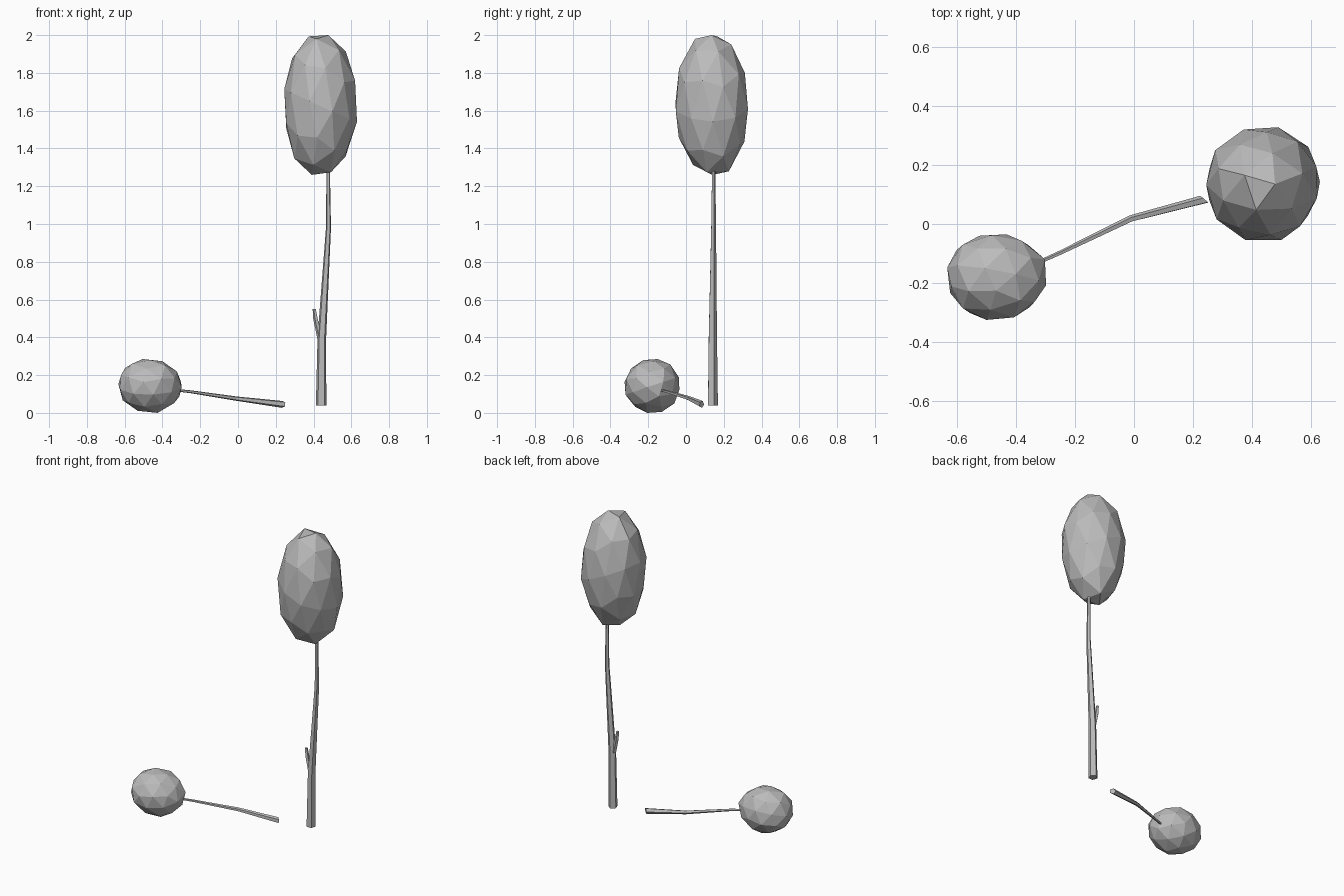
import bpy, bmesh, math, random
from mathutils import Vector, Euler

random.seed(4)
cube = bpy.data.objects.get("Cube")
if cube:
    bpy.data.objects.remove(cube, do_unlink=True)

# One plain grey for everything
GREY = (0.5, 0.5, 0.5, 1.0)
grey = bpy.data.materials.new("plain grey")
grey.use_nodes = True
grey.diffuse_color = GREY
grey.node_tree.nodes["Principled BSDF"].inputs["Base Color"].default_value = GREY


def finish(bm, name):
    """Turn a bmesh into a flat-shaded grey object."""
    bmesh.ops.recalc_face_normals(bm, faces=bm.faces[:])
    mesh = bpy.data.meshes.new(name)
    bm.to_mesh(mesh)
    bm.free()
    mesh.materials.append(grey)
    obj = bpy.data.objects.new(name, mesh)
    bpy.context.collection.objects.link(obj)
    return obj


def foliage(name, low, high, tilt, jitter):
    """Faceted, slightly uneven ball stretched to fill a box."""
    bm = bmesh.new()
    bmesh.ops.create_icosphere(bm, subdivisions=2, radius=1)
    turn = Euler([math.radians(a) for a in tilt]).to_matrix()
    for v in bm.verts:
        v.co = turn @ v.co * random.uniform(1 - jitter, 1 + jitter)
    for axis in range(3):
        values = [v.co[axis] for v in bm.verts]
        start, span = min(values), max(values) - min(values)
        for v in bm.verts:
            t = (v.co[axis] - start) / span
            v.co[axis] = low[axis] + t * (high[axis] - low[axis])
    return finish(bm, name)


def stem(name, path, radii, cut=None, sides=5, spin=0.0):
    """Tapered, bent polygonal stem; cut is the normal of a slanted first end."""
    bm = bmesh.new()
    points = [Vector(p) for p in path]
    rings = []
    for i, (p, r) in enumerate(zip(points, radii)):
        along = (points[min(i + 1, len(points) - 1)] - points[max(i - 1, 0)]).normalized()
        if i == 0 and cut:
            along = Vector(cut).normalized()
        up = Vector((0, 1, 0)) if abs(along.z) > 0.8 else Vector((0, 0, 1))
        u = along.cross(up).normalized()
        w = u.cross(along)
        angles = [spin + math.tau * k / sides for k in range(sides)]
        rings.append([bm.verts.new(p + r * (u * math.cos(a) + w * math.sin(a))) for a in angles])
    for a, b in zip(rings, rings[1:]):
        for k in range(sides):
            n = (k + 1) % sides
            bm.faces.new((a[k], a[n], b[n], b[k]))
    bm.faces.new(rings[0])
    bm.faces.new(rings[-1])
    return finish(bm, name)


# Standing tree
stem("trunk",
     [(0.44, 0.14, 0.04), (0.444, 0.14, 0.40), (0.479, 0.145, 0.98), (0.477, 0.146, 1.40)],
     [0.029, 0.024, 0.014, 0.008], cut=(0, 0, 1), spin=0.3)
stem("branch_stub",
     [(0.438, 0.14, 0.38), (0.411, 0.14, 0.50), (0.404, 0.14, 0.55)],
     [0.015, 0.013, 0.009])
foliage("tree_crown", (0.245, -0.055, 1.26), (0.63, 0.328, 2.0), (5, 12, 20), 0.03)

# Broken-off branch lying on the ground
stem("fallen_branch",
     [(0.238, 0.083, 0.045), (-0.01, 0.018, 0.076), (-0.25, -0.098, 0.112), (-0.40, -0.165, 0.128)],
     [0.019, 0.012, 0.008, 0.006], cut=(-0.65, -0.75, 0.1))
foliage("fallen_foliage", (-0.633, -0.325, 0.0), (-0.298, -0.035, 0.285), (14, -13, 40), 0.03)
